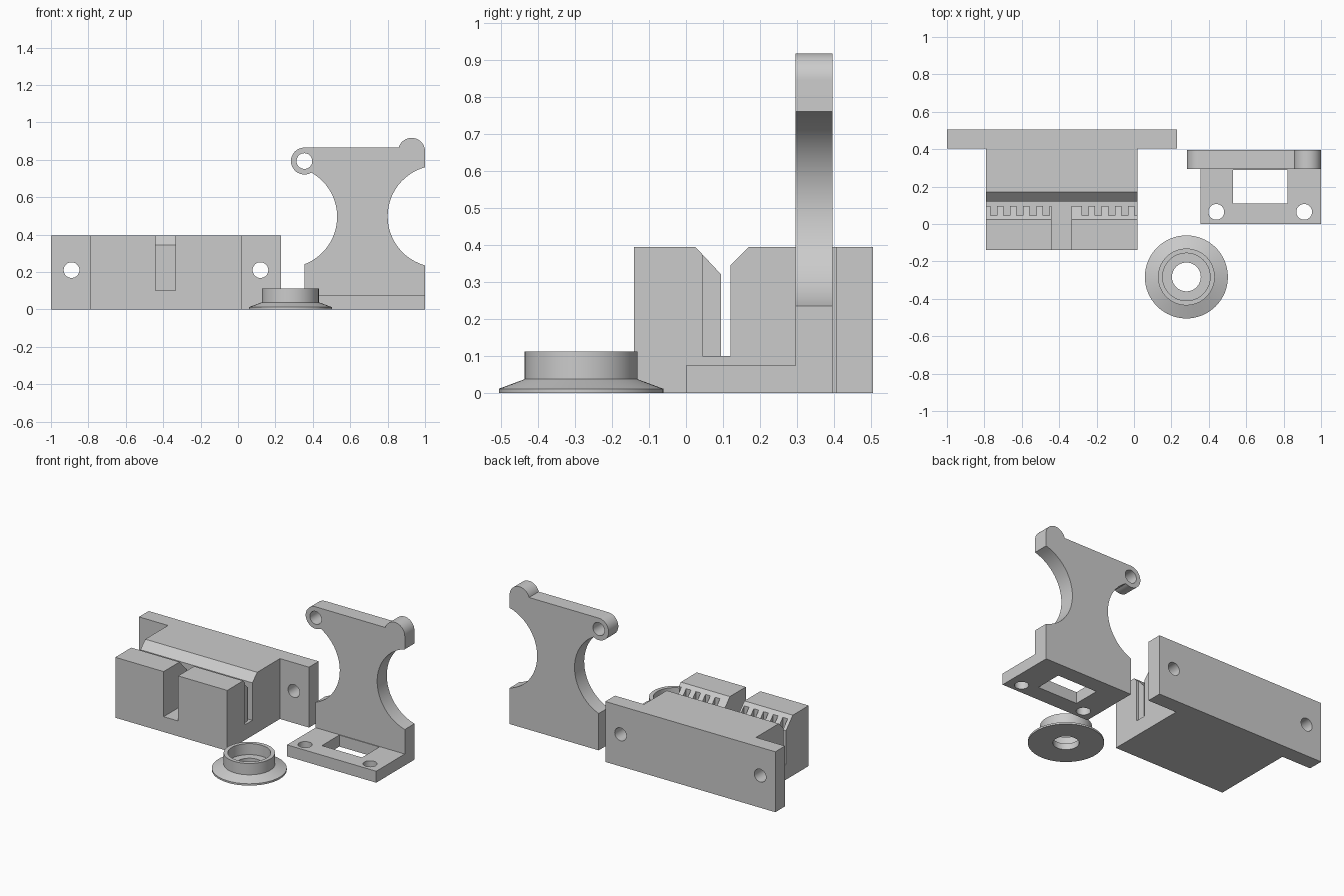
import bpy, bmesh
from math import sin, cos, pi, radians
from mathutils import Vector

cube = bpy.data.objects.get("Cube")
if cube:
    bpy.data.objects.remove(cube, do_unlink=True)

grey = bpy.data.materials.new("plain_grey")
grey.use_nodes = True
COLOUR = (0.6, 0.6, 0.6, 1)
grey.diffuse_color = COLOUR
grey.node_tree.nodes["Principled BSDF"].inputs["Base Color"].default_value = COLOUR


def arc(cx, cy, r, start, end, n=24):
    """Points along an arc, angles in degrees."""
    steps = [radians(start + (end - start) * i / n) for i in range(n + 1)]
    return [(cx + r * cos(a), cy + r * sin(a)) for a in steps]


def circle(cx, cy, r):
    return arc(cx, cy, r, 0, 360, 40)[:-1]


def rect(u0, u1, v0, v1):
    return [(u0, v0), (u1, v0), (u1, v1), (u0, v1)]


PLANES = {
    "xy": lambda u, v, w: Vector((u, v, w)),
    "xz": lambda u, v, w: Vector((u, w, v)),
    "yz": lambda u, v, w: Vector((w, u, v)),
}


def finish(name, bm):
    bmesh.ops.recalc_face_normals(bm, faces=bm.faces)
    mesh = bpy.data.meshes.new(name)
    bm.to_mesh(mesh)
    bm.free()
    mesh.materials.append(grey)
    ob = bpy.data.objects.new(name, mesh)
    bpy.context.collection.objects.link(ob)
    return ob


def extrude(name, plane, w0, w1, *loops):
    """Outline plus hole loops, extruded from w0 to w1 across the plane."""
    bm = bmesh.new()
    place = PLANES[plane]
    edges = []
    for loop in loops:
        verts = [bm.verts.new(place(u, v, w0)) for u, v in loop]
        edges += [bm.edges.new((a, b)) for a, b in zip(verts, verts[1:] + verts[:1])]
    bmesh.ops.triangle_fill(bm, edges=edges, use_beauty=True)
    out = bmesh.ops.extrude_face_region(bm, geom=bm.faces[:])["geom"]
    moved = [g for g in out if isinstance(g, bmesh.types.BMVert)]
    bmesh.ops.translate(bm, verts=moved, vec=place(0, 0, w1 - w0))
    return finish(name, bm)


def lathe(name, profile, cx, cy, n=64):
    """Closed (radius, height) profile turned about a vertical axis."""
    bm = bmesh.new()
    rings = []
    for i in range(n):
        a = 2 * pi * i / n
        rings.append([bm.verts.new((cx + r * cos(a), cy + r * sin(a), z)) for r, z in profile])
    m = len(profile)
    for i in range(n):
        a, b = rings[i], rings[(i + 1) % n]
        for j in range(m):
            k = (j + 1) % m
            bm.faces.new((a[j], a[k], b[k], b[j]))
    return finish(name, bm)


def cut(ob, cutter):
    """Subtract the cutter, keep the result, drop the cutter."""
    cutter.hide_render = True
    mod = ob.modifiers.new("cut", "BOOLEAN")
    mod.operation, mod.solver, mod.object = "DIFFERENCE", "EXACT", cutter
    bpy.context.view_layer.update()
    deps = bpy.context.evaluated_depsgraph_get()
    ob.data = bpy.data.meshes.new_from_object(ob.evaluated_get(deps))
    ob.modifiers.clear()
    bpy.data.objects.remove(cutter, do_unlink=True)


# Belt clamp block: one profile with the chamfered belt slot
H, FLOOR = 0.395, 0.1
LEFT, RIGHT = -0.79, 0.02
block = extrude("clamp_block", "yz", LEFT, RIGHT, [
    (-0.14, 0), (0.405, 0), (0.405, H), (0.17, H), (0.12, 0.345), (0.12, FLOOR),
    (0.095, FLOOR), (0.095, 0.32), (0.025, H), (-0.14, H)])

# Front notch
cut(block, extrude("notch_cutter", "xz", -0.2, 0.11, rect(-0.44, -0.335, FLOOR, 0.5)))

# Belt tooth gaps along the front wall of the slot
PITCH = 0.07
for i in range(12):
    x = RIGHT - PITCH * i
    if -0.46 < x < -0.32:
        continue
    cut(block, extrude("gap_cutter", "xy", FLOOR, 0.5,
                       rect(x - PITCH / 4, x + PITCH / 4, 0.045, 0.108)))

# Mounting flange behind the block
flange = extrude("mounting_flange", "xz", 0.405, 0.505, rect(-1, 0.23, 0, H),
                 circle(-0.89, 0.21, 0.042), circle(0.12, 0.21, 0.042))

# Waisted upright plate with an ear and a rounded knob
outline = [(0.355, 0), (1, 0)]
outline += arc(1.072, 0.4975, 0.272, 254.7, 105.3)
outline += arc(0.928, 0.845, 0.072, 0, 164)
outline += arc(0.355, 0.793, 0.072, 90, 301.4)
outline += arc(0.258, 0.495, 0.272, 60.4, -69.1)[1:]
upright = extrude("bracket_upright", "xz", 0.295, 0.395, outline,
                  circle(0.355, 0.793, 0.042))

# Bracket foot with a window and two screw holes
foot = extrude("bracket_foot", "xy", 0, 0.075, rect(0.355, 1, 0, 0.295),
               rect(0.53, 0.82, 0.11, 0.29),
               circle(0.44, 0.065, 0.042), circle(0.91, 0.065, 0.042))

# Flanged bushing with a recessed cup
bushing = lathe("flanged_bushing", [
    (0.077, 0), (0.222, 0), (0.222, 0.012), (0.152, 0.038), (0.152, 0.112),
    (0.127, 0.112), (0.127, 0.04), (0.077, 0.04)], 0.28, -0.283)

# Smooth round walls, keep edges sharp
bpy.ops.object.select_all(action="DESELECT")
for ob in (block, flange, upright, foot, bushing):
    ob.select_set(True)
bpy.context.view_layer.objects.active = block
bpy.ops.object.shade_smooth_by_angle(angle=radians(20))
